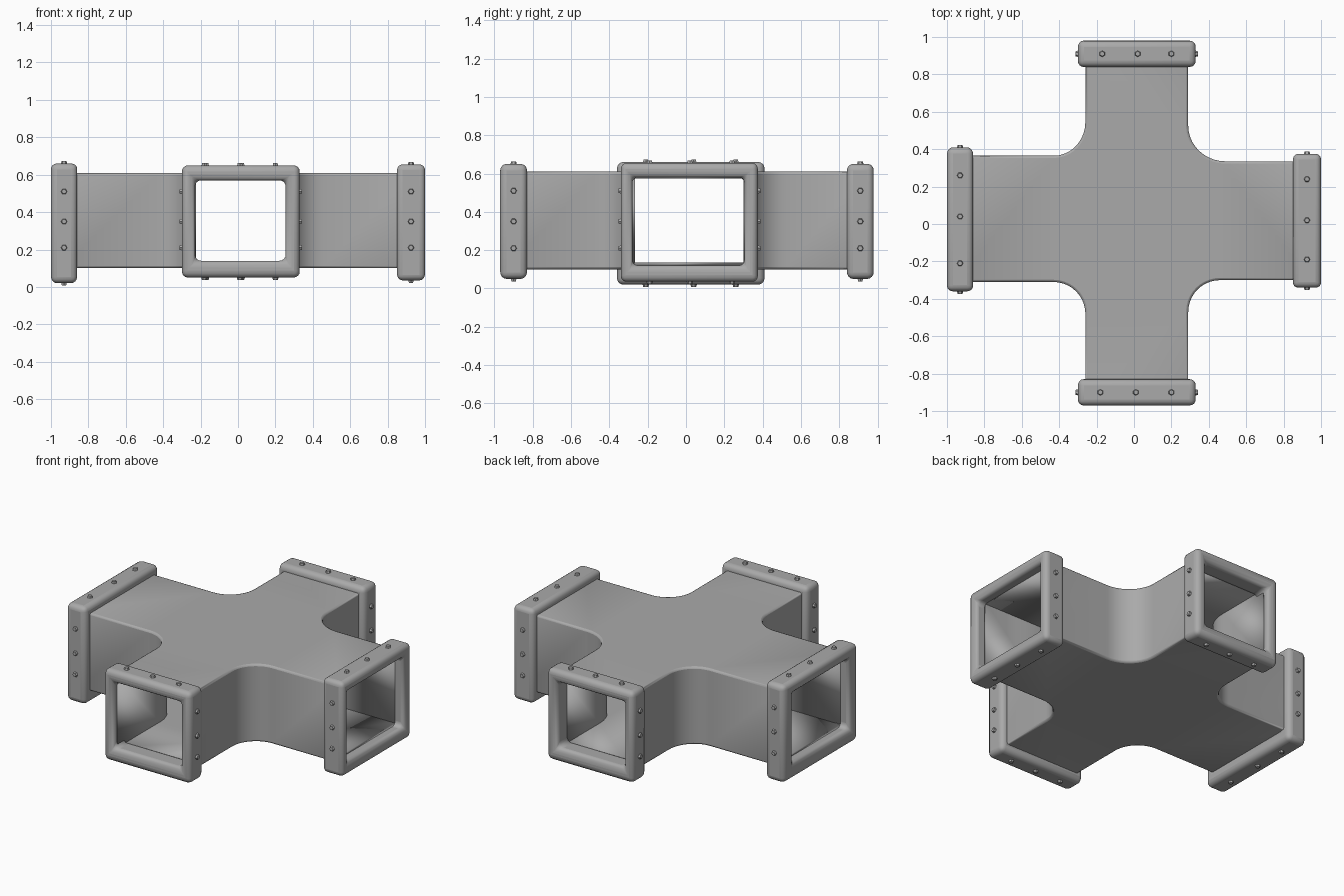
import bpy, bmesh, math
from mathutils import Vector, Matrix

cube = bpy.data.objects.get("Cube")
if cube:
    bpy.data.objects.remove(cube, do_unlink=True)

metal = bpy.data.materials.new("grey_metal")
metal.use_nodes = True
GREY = (0.4, 0.4, 0.4, 1)
metal.diffuse_color = GREY
metal.node_tree.nodes["Principled BSDF"].inputs["Base Color"].default_value = GREY


def finish(bm, name, modifiers=(), angle=40):
    bmesh.ops.recalc_face_normals(bm, faces=bm.faces[:])
    mesh = bpy.data.meshes.new(name)
    bm.to_mesh(mesh)
    bm.free()
    mesh.materials.append(metal)
    ob = bpy.data.objects.new(name, mesh)
    bpy.context.collection.objects.link(ob)
    for kind, settings in modifiers:
        mod = ob.modifiers.new(kind.title(), kind)
        for key, value in settings.items():
            setattr(mod, key, value)
    bpy.ops.object.select_all(action='DESELECT')
    bpy.context.view_layer.objects.active = ob
    ob.select_set(True)
    bpy.ops.object.shade_smooth_by_angle(angle=math.radians(angle))
    return ob


# Hollow cross-shaped duct with rounded inside corners and open ends
END, BOTTOM, TOP, WALL = 0.93, 0.10, 0.61, 0.035
# corner x, corner y, fillet along x, fillet along y
corners = [(0.29, 0.335, 0.20, 0.19), (-0.26, 0.365, 0.17, 0.18),
           (-0.26, -0.31, 0.17, 0.17), (0.29, -0.30, 0.17, 0.17)]
outline, open_edges = [], set()
for i, (cx, cy, fx, fy) in enumerate(corners):
    sx, sy = math.copysign(1, cx), math.copysign(1, cy)
    strip = [(sx * END, cy)]
    for k in range(11):
        a = math.pi / 2 * k / 10
        strip.append((cx + sx * fx * (1 - math.sin(a)), cy + sy * fy * (1 - math.cos(a))))
    strip.append((cx, sy * END))
    outline += strip if i % 2 == 0 else strip[::-1]
    open_edges.add(len(outline) - 1)

bm = bmesh.new()
low = [bm.verts.new((x, y, BOTTOM)) for x, y in outline]
high = [bm.verts.new((x, y, TOP)) for x, y in outline]
n = len(outline)
bm.faces.new(low[::-1])
bm.faces.new(high)
for i in range(n):
    if i not in open_edges:
        j = (i + 1) % n
        bm.faces.new((low[i], low[j], high[j], high[i]))
finish(bm, "duct_body", [
    ('BEVEL', dict(width=0.012, segments=2, limit_method='ANGLE', angle_limit=math.radians(50))),
    ('SOLIDIFY', dict(thickness=WALL, offset=-1, use_even_offset=True))])


# Collar: rounded rectangular ring; local x runs along its width, local y along the duct
def collar(name, frame, outer, hole, depth):
    bm = bmesh.new()
    loops = []
    for (x0, x1, z0, z1), y in ((outer, depth[0]), (outer, depth[1]), (hole, depth[1]), (hole, depth[0])):
        loops.append([bm.verts.new(frame @ Vector((x, y, z)))
                      for x, z in ((x0, z0), (x1, z0), (x1, z1), (x0, z1))])
    for a, b in zip(loops, loops[1:] + loops[:1]):
        for i in range(4):
            j = (i + 1) % 4
            bm.faces.new((a[i], a[j], b[j], b[i]))
    finish(bm, name, [('BEVEL', dict(width=0.033, segments=4, limit_method='ANGLE'))], 50)


# Small six-sided rivet heads on all four sides of a collar
def rivets(name, frame, outer, y, across, heights):
    x0, x1, z0, z1 = outer
    spots = [((x, y, z), (0, 0, d)) for x in across for z, d in ((z0, -1), (z1, 1))]
    spots += [((x, y, z), (d, 0, 0)) for z in heights for x, d in ((x0, -1), (x1, 1))]
    bm = bmesh.new()
    for place, direction in spots:
        turn = Vector((0, 0, 1)).rotation_difference(Vector(direction)).to_matrix().to_4x4()
        bmesh.ops.create_cone(bm, cap_ends=True, segments=6, radius1=0.02, radius2=0.013,
                              depth=0.026, matrix=frame @ Matrix.Translation(place) @ turn)
    finish(bm, name, angle=30)


straight = Matrix.Identity(4)
swap = Matrix(((0, 1, 0, 0), (1, 0, 0, 0), (0, 0, 1, 0), (0, 0, 0, 1)))
narrow_hole, wide_hole = (-0.23, 0.255, 0.14, 0.57), (-0.28, 0.305, 0.12, 0.58)
heights = (0.21, 0.35, 0.51)
ends = [
    ("front", straight, (-0.30, 0.33, 0.05, 0.65), narrow_hole, (-0.97, -0.83), (-0.18, 0.01, 0.2)),
    ("back", straight, (-0.30, 0.33, 0.05, 0.65), narrow_hole, (0.84, 0.98), (-0.17, 0.02, 0.2)),
    ("left", swap, (-0.34, 0.375, 0.035, 0.655), wide_hole, (0.85, 1.0), (-0.19, 0.02, 0.24)),
    ("right", swap, (-0.36, 0.41, 0.02, 0.66), wide_hole, (-1.0, -0.86), (-0.21, 0.04, 0.26)),
]
for side, frame, outer, hole, depth, across in ends:
    collar(side + "_collar", frame, outer, hole, depth)
    rivets(side + "_rivets", frame, outer, sum(depth) / 2, across, heights)
